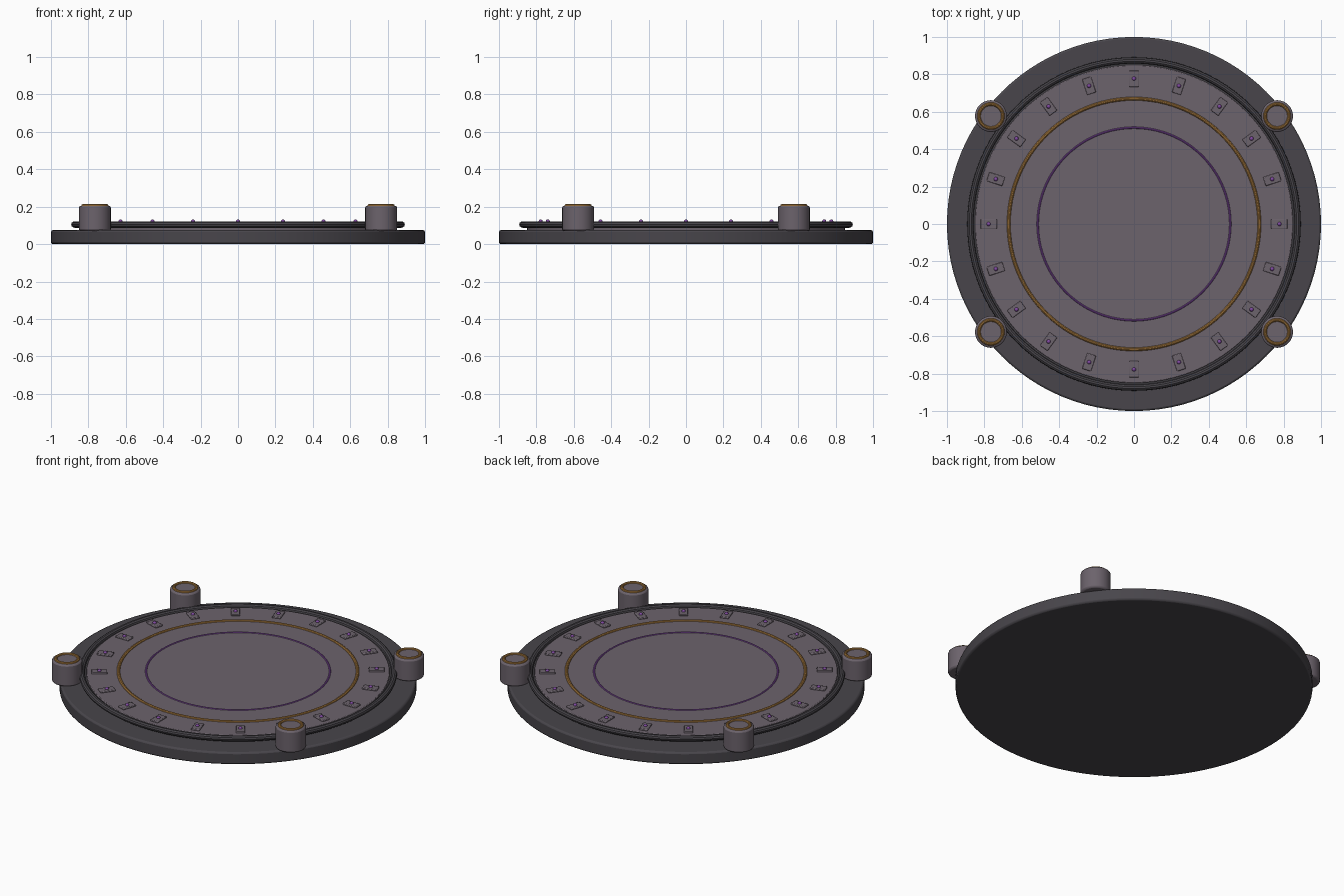
import bpy
from math import cos, sin, pi, radians

if "Cube" in bpy.data.objects:
    bpy.data.objects.remove(bpy.data.objects["Cube"])


def material(name, rgb):
    m = bpy.data.materials.new(name)
    m.diffuse_color = (*rgb, 1)
    m.use_nodes = True
    m.node_tree.nodes["Principled BSDF"].inputs["Base Color"].default_value = m.diffuse_color
    return m


DARK = material("dark_stone", (0.065, 0.06, 0.07))
STONE = material("stone", (0.15, 0.125, 0.15))
GOLD = material("bronze", (0.40, 0.20, 0.05))
VIOLET = material("violet", (0.22, 0.07, 0.36))


def finish(name, mat, bevel=0):
    o = bpy.context.object
    o.name = name
    o.data.materials.append(mat)
    if bevel:
        b = o.modifiers.new("bevel", 'BEVEL')
        b.width = bevel
        b.segments = 2
        b.limit_method = 'ANGLE'
        b.angle_limit = radians(40)
    bpy.ops.object.shade_smooth_by_angle(angle=radians(35))
    return o


def disc(name, r, z0, z1, mat, x=0, y=0, sides=96, bevel=0):
    bpy.ops.mesh.primitive_cylinder_add(vertices=sides, radius=r, depth=z1 - z0,
                                        location=(x, y, (z0 + z1) / 2))
    return finish(name, mat, bevel)


def ring(name, r, thick, z, mat, x=0, y=0, sides=96):
    bpy.ops.mesh.primitive_torus_add(major_radius=r, minor_radius=thick,
                                     major_segments=sides, minor_segments=10,
                                     location=(x, y, z))
    return finish(name, mat)


# Stacked platform
disc("base", 1.0, 0, 0.075, DARK, bevel=0.01)
disc("upper_plate", 0.85, 0.07, 0.112, STONE, bevel=0.004)
ring("rim_ring", 0.875, 0.017, 0.105, DARK)
disc("rim_collar", 0.875, 0.085, 0.105, DARK)

# Inlaid rings
ring("bronze_inlay", 0.67, 0.010, 0.110, GOLD)
ring("violet_inlay", 0.515, 0.006, 0.110, VIOLET)

# Marker plates with small gems around the edge
for i in range(20):
    a = i * pi / 10
    x, y = 0.777 * cos(a), 0.777 * sin(a)
    bpy.ops.mesh.primitive_cube_add(size=1, location=(x, y, 0.114), rotation=(0, 0, a))
    bpy.context.object.scale = (0.088, 0.05, 0.014)
    bpy.ops.object.transform_apply(location=False, rotation=False, scale=True)
    finish("marker_plate", STONE, 0.004)
    bpy.ops.mesh.primitive_uv_sphere_add(segments=12, ring_count=8, radius=0.011,
                                         location=(x, y, 0.121))
    finish("marker_gem", VIOLET)

# Four short posts with bronze caps
for sx in (-1, 1):
    for sy in (-1, 1):
        x, y = 0.765 * sx, 0.577 * sy
        disc("post", 0.085, 0.07, 0.205, STONE, x, y, 32, 0.01)
        ring("post_ring", 0.064, 0.009, 0.205, GOLD, x, y, 32)
